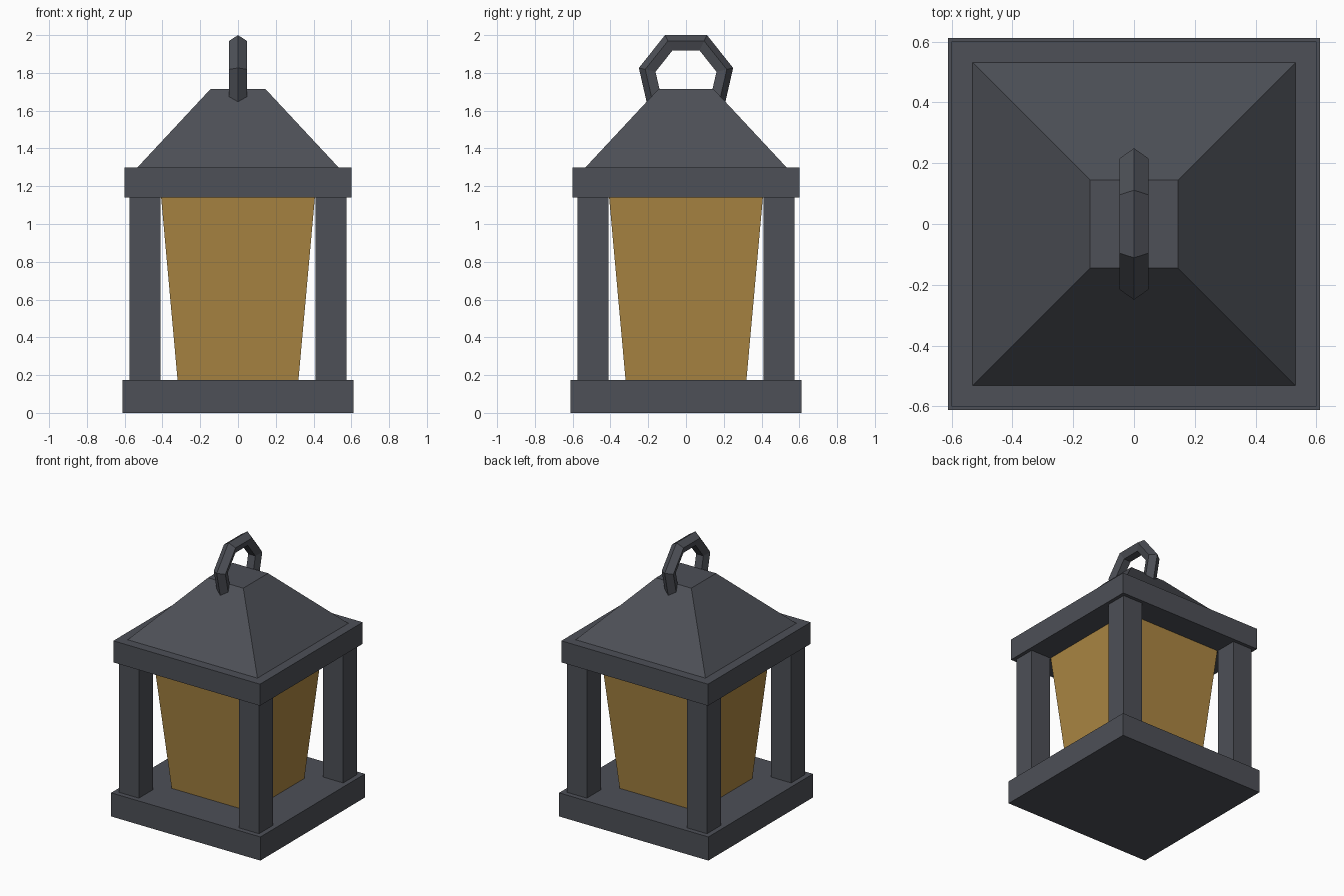
import bpy, bmesh, math

if "Cube" in bpy.data.objects:
    bpy.data.objects.remove(bpy.data.objects["Cube"])


def material(name, color):
    m = bpy.data.materials.new(name)
    m.diffuse_color = (*color, 1)
    m.use_nodes = True
    m.node_tree.nodes["Principled BSDF"].inputs["Base Color"].default_value = m.diffuse_color
    return m


METAL = material("dark_metal", (0.075, 0.08, 0.095))
AMBER = material("amber_glass", (0.41, 0.24, 0.055))


def block(name, bottom, top, z0, z1, mat, x=0, y=0):
    """Square block (half-widths bottom/top), tapered when they differ."""
    bm = bmesh.new()
    bmesh.ops.create_cube(bm, size=2)
    for v in bm.verts:
        upper = v.co.z > 0
        half = top if upper else bottom
        v.co = (v.co.x * half + x, v.co.y * half + y, z1 if upper else z0)
    mesh = bpy.data.meshes.new(name)
    bm.to_mesh(mesh)
    bm.free()
    mesh.materials.append(mat)
    ob = bpy.data.objects.new(name, mesh)
    bpy.context.collection.objects.link(ob)
    return ob


# Frame: base, eave slab and sloped roof
block("base", 0.612, 0.612, 0, 0.175, METAL)
block("eave", 0.601, 0.601, 1.14, 1.30, METAL)
block("roof", 0.532, 0.145, 1.30, 1.715, METAL)

# Tapered glass
block("glass", 0.32, 0.407, 0.175, 1.14, AMBER)

# Corner posts
for sx, side in ((-1, "left"), (1, "right")):
    for sy, end in ((-1, "front"), (1, "back")):
        block(f"{end}_{side}_post", 0.0825, 0.0825, 0.175, 1.14, METAL,
              sx * 0.4925, sy * 0.4925)

# Seven-sided carrying ring in the YZ plane, flat side up, lower part sunk in the roof
outer, tube, sides = 0.256, 0.05, 7
bm = bmesh.new()
rings = []
for i in range(sides):
    a = math.pi / 2 + (i + 0.5) * math.tau / sides
    ring = []
    for j in range(5):
        b = j * math.tau / 5
        r = outer - tube + tube * math.cos(b)
        ring.append(bm.verts.new((tube * math.sin(b), r * math.cos(a),
                                  2 - outer * math.cos(math.pi / sides) + r * math.sin(a))))
    rings.append(ring)
for i in range(sides):
    p, q = rings[i], rings[(i + 1) % sides]
    for j in range(5):
        k = (j + 1) % 5
        bm.faces.new((p[j], q[j], q[k], p[k]))
bmesh.ops.recalc_face_normals(bm, faces=bm.faces)
mesh = bpy.data.meshes.new("handle_ring")
bm.to_mesh(mesh)
bm.free()
mesh.materials.append(METAL)
bpy.context.collection.objects.link(bpy.data.objects.new("handle_ring", mesh))
